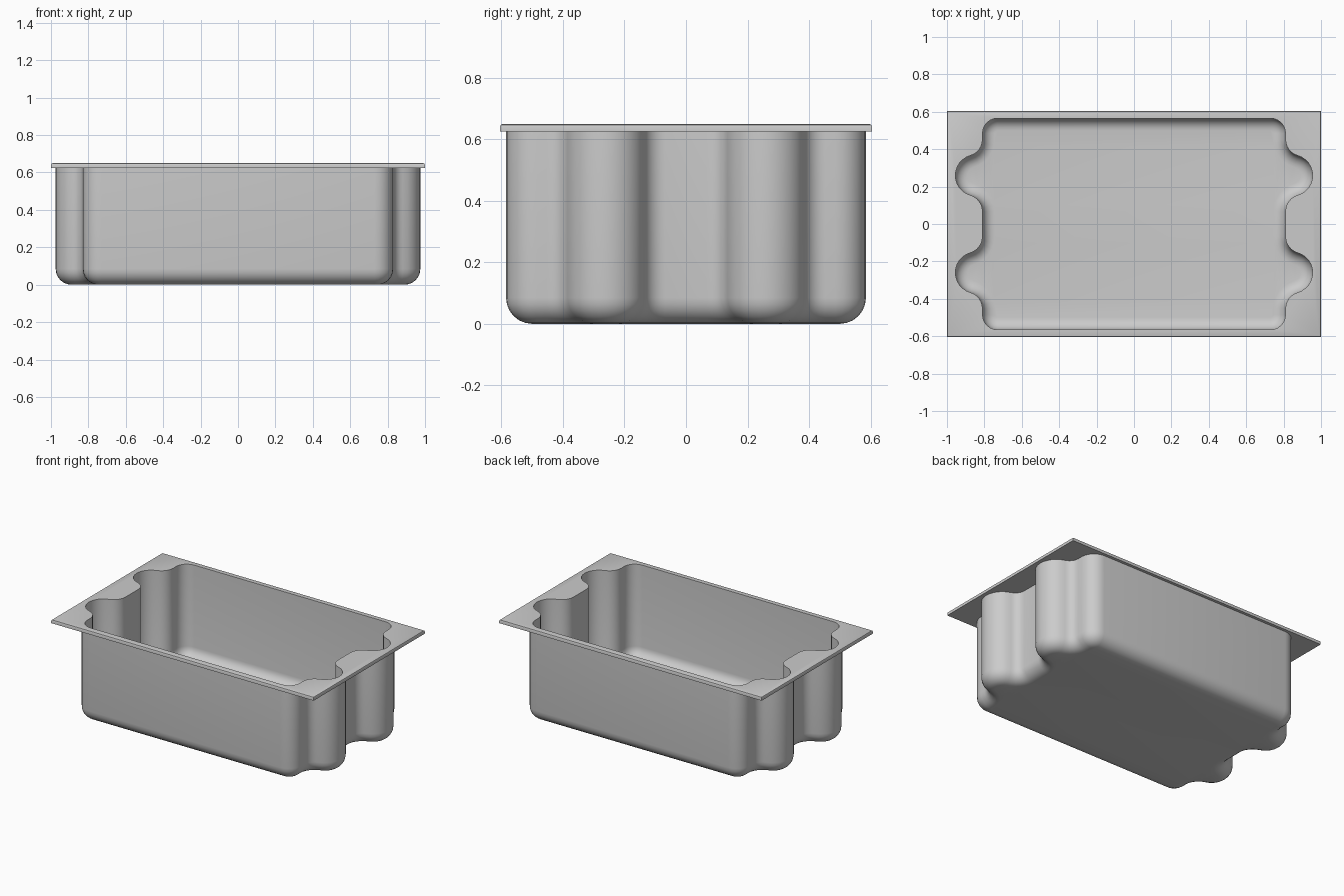
import bpy, bmesh
from math import sin, cos, pi, atan2, radians, sqrt

if "Cube" in bpy.data.objects:
    bpy.data.objects.remove(bpy.data.objects["Cube"])

RIM_X, RIM_Y, TOP, RIM_LOW = 1.0, 0.605, 0.65, 0.625
WALL = 0.02


def arc(cx, cy, r, a0, a1, n):
    return [(cx + r * cos(a0 + (a1 - a0) * i / n),
             cy + r * sin(a0 + (a1 - a0) * i / n)) for i in range(n + 1)]


def basin_outline(d):
    """Lobed opening outline, moved outward by d (one quarter, mirrored twice)."""
    side, end = 0.81, 0.565
    lobe_x, lobe_y, lobe_r, fil_r, cor_r = 0.845, 0.26, 0.11, 0.09, 0.08
    fx = side + fil_r
    dx = fx - lobe_x
    dy = sqrt((lobe_r + fil_r) ** 2 - dx ** 2)
    a = atan2(dy, dx)
    q = arc(fx, lobe_y - dy, fil_r - d, pi, pi - a, 6)
    q += arc(lobe_x, lobe_y, lobe_r + d, -a, a, 12)[1:-1]
    q += arc(fx, lobe_y + dy, fil_r - d, a - pi, -pi, 6)
    q += arc(side - cor_r, end - cor_r, cor_r + d, 0, pi / 2, 6)
    r = q[::-1]
    return (q + [(-x, y) for x, y in r] + [(-x, -y) for x, y in q]
            + [(x, -y) for x, y in r])


def rim_outline(d):
    x, y = RIM_X + d, RIM_Y + d
    return [(x, y), (-x, y), (-x, -y), (x, -y)]


def loft(bm, outline, profile):
    """Skin a stack of (offset, z) rings; returns the rings."""
    rings = [[bm.verts.new((x, y, z)) for x, y in outline(d)] for d, z in profile]
    for lo, hi in zip(rings, rings[1:]):
        n = len(lo)
        for i in range(n):
            j = (i + 1) % n
            bm.faces.new((lo[i], lo[j], hi[j], hi[i]))
    return rings


def ring_edges(bm, ring):
    return [bm.edges.get((ring[i - 1], ring[i])) for i in range(len(ring))]


def wall_profile(d, z_top, z_bottom, radius):
    pts = [(d, z_top)]
    for i in range(7):
        t = radians(15 * i)
        pts.append((d - radius * (1 - cos(t)), z_bottom + radius * (1 - sin(t))))
    return pts


bm = bmesh.new()
# inner and outer shells with rounded floor edges
inner = loft(bm, basin_outline, wall_profile(0, TOP, WALL, 0.065))
outer = loft(bm, basin_outline, wall_profile(WALL, RIM_LOW, 0, 0.085))
# rim edge, rounded on top
rim = loft(bm, rim_outline, [(0, RIM_LOW), (0, TOP - 0.010), (-0.003, TOP - 0.003), (-0.010, TOP)])
# floors and rim faces
for rings in ([inner[-1]], [outer[-1]], [inner[0], rim[-1]], [outer[0], rim[0]]):
    edges = [e for r in rings for e in ring_edges(bm, r)]
    bmesh.ops.triangle_fill(bm, edges=edges, use_beauty=True)
bmesh.ops.recalc_face_normals(bm, faces=bm.faces)

mesh = bpy.data.meshes.new("basin")
bm.to_mesh(mesh)
bm.free()
basin = bpy.data.objects.new("basin", mesh)
bpy.context.collection.objects.link(basin)
bpy.context.view_layer.objects.active = basin
basin.select_set(True)
bpy.ops.object.shade_smooth_by_angle(angle=radians(35))
